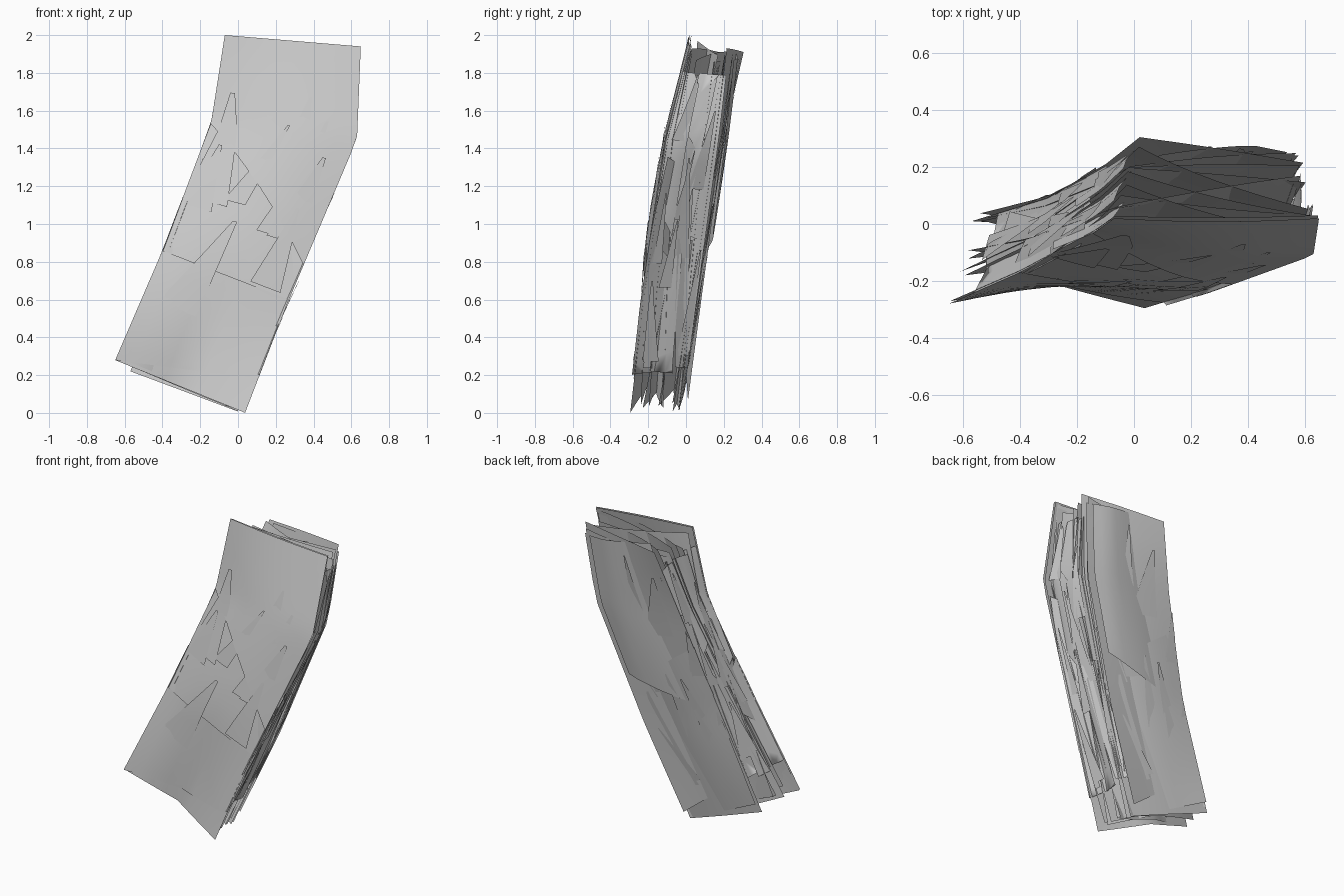
import bpy, math, random
from mathutils import Vector

if "Cube" in bpy.data.objects:
    bpy.data.objects.remove(bpy.data.objects["Cube"])

random.seed(11)

# Four long corner edges of the leaning bundle, bottom to top
KEYS = [0, 0.33, 0.75, 1]
FL = [(-.65, -.28, .28), (-.40, -.17, .86), (-.14, -.03, 1.55), (-.07, .02, 2.0)]
FR = [(.04, -.31, 0), (.27, -.24, .60), (.63, -.11, 1.45), (.65, .02, 1.94)]
BL = [(-.57, .01, .22), (-.31, .09, .86), (-.10, .21, 1.50), (.02, .305, 1.91)]
BR = [(-.01, -.02, .01), (.25, .06, .62), (.54, .17, 1.42), (.59, .23, 1.93)]


def along(path, t):
    i = 0 if t < KEYS[1] else 1 if t < KEYS[2] else 2
    f = (t - KEYS[i]) / (KEYS[i + 1] - KEYS[i])
    return Vector(path[i]).lerp(Vector(path[i + 1]), f)


def point(u, v, t, bow=0.0):
    """u left-right, v front-back, t bottom-top; bow bulges along y."""
    t = min(1, max(0, t))
    front = along(FL, t).lerp(along(FR, t), u)
    back = along(BL, t).lerp(along(BR, t), u)
    p = front.lerp(back, v)
    c = min(1, max(0, u))
    p.y += bow * math.sin(math.pi * c) * (.25 + .75 * math.sin(math.pi * t))
    # folded-in front near the bottom
    p.y += .09 * (1 - abs(2 * c - 1)) * max(0, 1 - t / .4) * min(1, max(0, 1 - v))
    return p


def sheet(name, fn, nu=8, nt=12):
    """Curved open sheet from fn(a, b) with a, b in 0..1."""
    verts = [fn(a / nu, b / nt) for b in range(nt + 1) for a in range(nu + 1)]
    w = nu + 1
    faces = [(b * w + a, b * w + a + 1, (b + 1) * w + a + 1, (b + 1) * w + a)
             for b in range(nt) for a in range(nu)]
    me = bpy.data.meshes.new(name)
    me.from_pydata(verts, [], faces)
    me.shade_smooth()
    ob = bpy.data.objects.new(name, me)
    bpy.context.collection.objects.link(ob)
    return ob


def layer(name, v0, v1, bow, lo=(0, 0), hi=(1, 1), twist=0.0, u0=0.0, u1=1.0):
    """Sheet across the bundle; lo / hi are end heights at left and right."""
    def fn(a, b):
        start = lo[0] + (lo[1] - lo[0]) * a
        end = hi[0] + (hi[1] - hi[0]) * a
        t = start + (end - start) * b
        v = v0 + (v1 - v0) * a + twist * (t - .5) * (a - .5) * 2
        return point(u0 + (u1 - u0) * a, min(1.1, max(0, v)), t, bow)
    return sheet(name, fn)


# Front layers, overlapping like bark
layer("front_layer", .03, .05, -.03)
layer("front_upper_layer", 0, 0, -.045, (.74, .42), (1, 1))
layer("front_lower_layer", 0, .04, -.035, (0, .1), (.33, .33))

# Back layers, fanned at slightly different angles
layer("back_layer", 1, .93, .02)
layer("back_right_layer", .8, 1.08, .02, (.1, .03), (.93, .97), 0, .2, 1)
layer("back_upper_layer", .9, 1.12, .03, (.35, .5), (1, .97), .2, .15, .93)
layer("back_lower_layer", 1, .9, .03, (.03, 0), (.6, .45), .15)

# Inner layers, twisted so they cross and their corners make the spiky ends
for i in range(8):
    v = (i + 1) / 9
    skew = random.uniform(.05, .2) * (1 if i % 2 else -1)
    layer("inner_layer", v - skew, v + skew, .06 * (v - .5),
          (random.uniform(0, .05), random.uniform(0, .02)),
          (random.uniform(.94, 1), random.uniform(.96, 1)),
          random.uniform(.3, .6) * random.choice((-1, 1)),
          random.uniform(0, .03), random.uniform(.97, 1))


# Sides, built from lapped slanting strips
def side_strip(name, u, v, t):
    wide, length = random.uniform(.34, .5), random.uniform(.36, .5)
    tilt, slant = random.uniform(-.05, .05), random.uniform(-.12, .12)
    drift = random.uniform(-.3, .3)

    def fn(a, b):
        vv = v + (a - .5) * wide + drift * (b - .5)
        tt = t + (b - .5) * length + slant * (a - .5)
        uu = u + tilt * (a - .5) * 2
        return point(min(1, max(0, uu)), min(1, max(0, vv)), min(.93, max(.11, tt)))
    sheet(name, fn, 3, 8)


for name, u in (("left_side_strip", .02), ("right_side_strip", .975)):
    for t in (.26, .5, .75):
        for v in (.18, .5, .82):
            side_strip(name, u, v, t + random.uniform(-.05, .05))


# Loose splinters lifting slightly off every side
def splinter(face):
    c, t = random.uniform(.1, .9), random.uniform(.08, .75)
    wide, length = random.uniform(.06, .16), random.uniform(.15, .35)
    lift, drift = random.uniform(.03, .08), random.uniform(-.2, .2)

    def fn(a, b):
        s = c + (a - .5) * 2 * wide * (1 - .9 * b) + drift * b
        h = (b * 1.6 - .6) * lift
        tt = min(.98, t + b * length)
        s = min(1, max(0, s))
        if face == "front":
            return point(s, -h * .7, tt, -.04)
        if face == "back":
            return point(s, 1 + h * .7, tt, .02)
        if face == "left":
            return point(-h * .3, s, tt)
        return point(1 + h * .3, s, tt)
    sheet(face + "_splinter", fn, 2, 3)


for face, count in (("front", 8), ("back", 18), ("left", 9), ("right", 9)):
    for _ in range(count):
        splinter(face)
